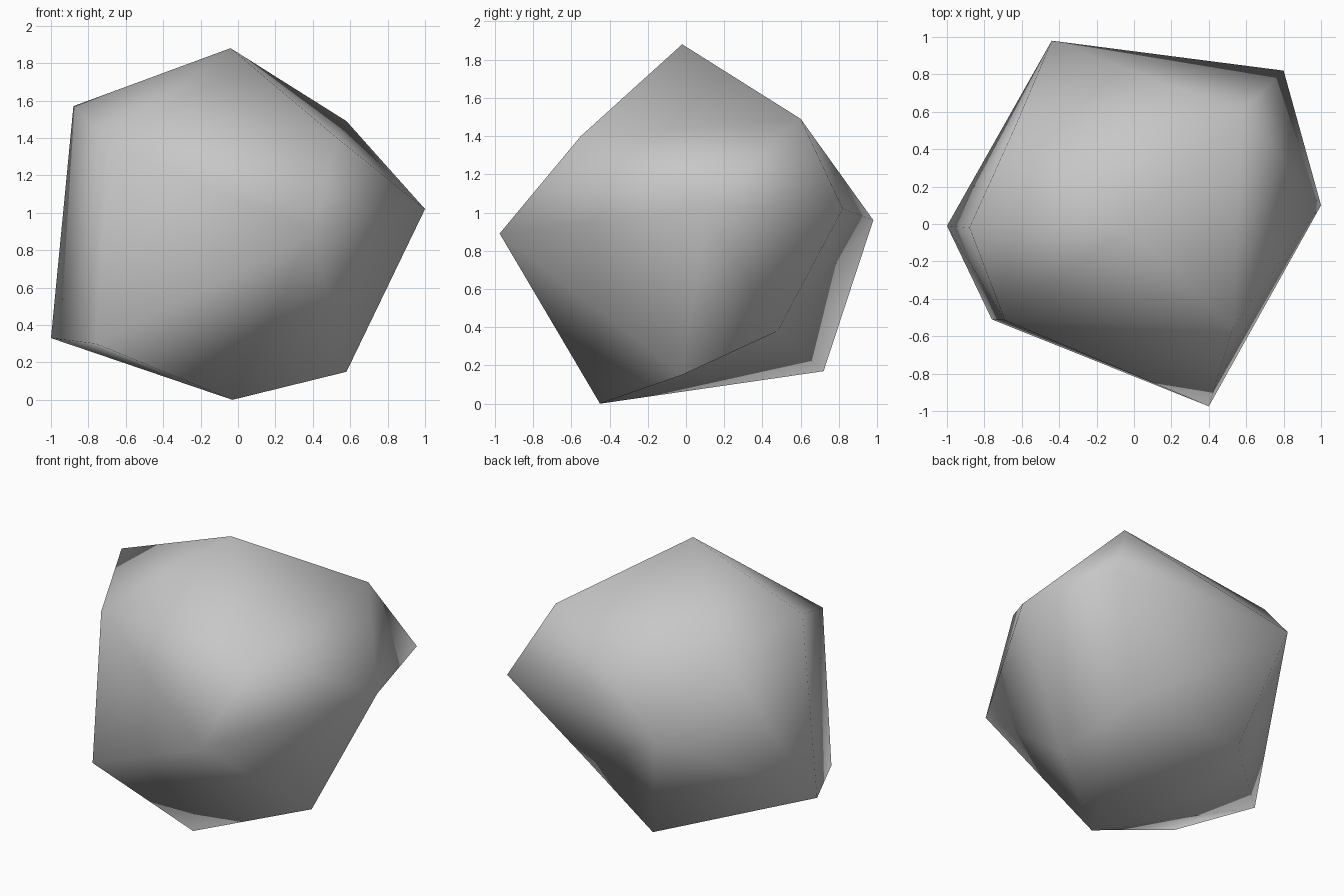
import bpy
import bmesh

cube = bpy.data.objects.get("Cube")
if cube:
    bpy.data.objects.remove(cube, do_unlink=True)

# Stone colour
stone = bpy.data.materials.new("stone grey")
stone.use_nodes = True
grey = (0.57, 0.57, 0.57, 1.0)
stone.diffuse_color = grey
bsdf = stone.node_tree.nodes["Principled BSDF"]
bsdf.inputs["Base Color"].default_value = grey
bsdf.inputs["Roughness"].default_value = 0.9

# Corners of the boulder, from crown to base
corners = {
    "peak": (-.04, -.02, 1.88),
    "left_shoulder": (-.88, -.02, 1.57),
    "right_shoulder": (.58, .60, 1.49),
    "rear_shoulder": (-.64, .51, 1.41),
    "brow": (.53, -.55, 1.40),
    "front_shoulder": (-.69, -.515, 1.375),
    "right_waist": (1, .10, 1.02),
    "corner_waist": (.80, .82, 1.02),
    "rear_waist": (-.44, .98, .96),
    "front_waist": (.40, -.975, .89),
    "dent": (.40, .48, .38),
    "left_foot": (-1, -.01, .33),
    "front_foot": (-.76, -.51, .30),
    "rear_foot": (-.25, .72, .17),
    "right_foot": (.58, -.02, .15),
    "bottom": (-.03, -.45, 0),
}

# Wrap a faceted skin around the corners
bm = bmesh.new()
verts = {name: bm.verts.new(co) for name, co in corners.items()}
bmesh.ops.convex_hull(bm, input=bm.verts)


def crease(start, end):
    """Turn the edge lying across two corners so that it joins them."""
    ends = {verts[start], verts[end]}
    for edge in bm.edges:
        around = {v for face in edge.link_faces for v in face.verts}
        if around - set(edge.verts) == ends:
            bmesh.utils.edge_rotate(edge)
            return


# Creases running out of the dent
for corner in ("rear_waist", "right_waist", "bottom"):
    crease("dent", corner)

bmesh.ops.recalc_face_normals(bm, faces=bm.faces)
for face in bm.faces:
    face.smooth = True

mesh = bpy.data.meshes.new("boulder")
bm.to_mesh(mesh)
bm.free()
mesh.materials.append(stone)
boulder = bpy.data.objects.new("boulder", mesh)
bpy.context.scene.collection.objects.link(boulder)

# Smooth shading led by the largest facets
shading = boulder.modifiers.new("area shading", "WEIGHTED_NORMAL")
shading.mode = "FACE_AREA"
shading.weight = 50
